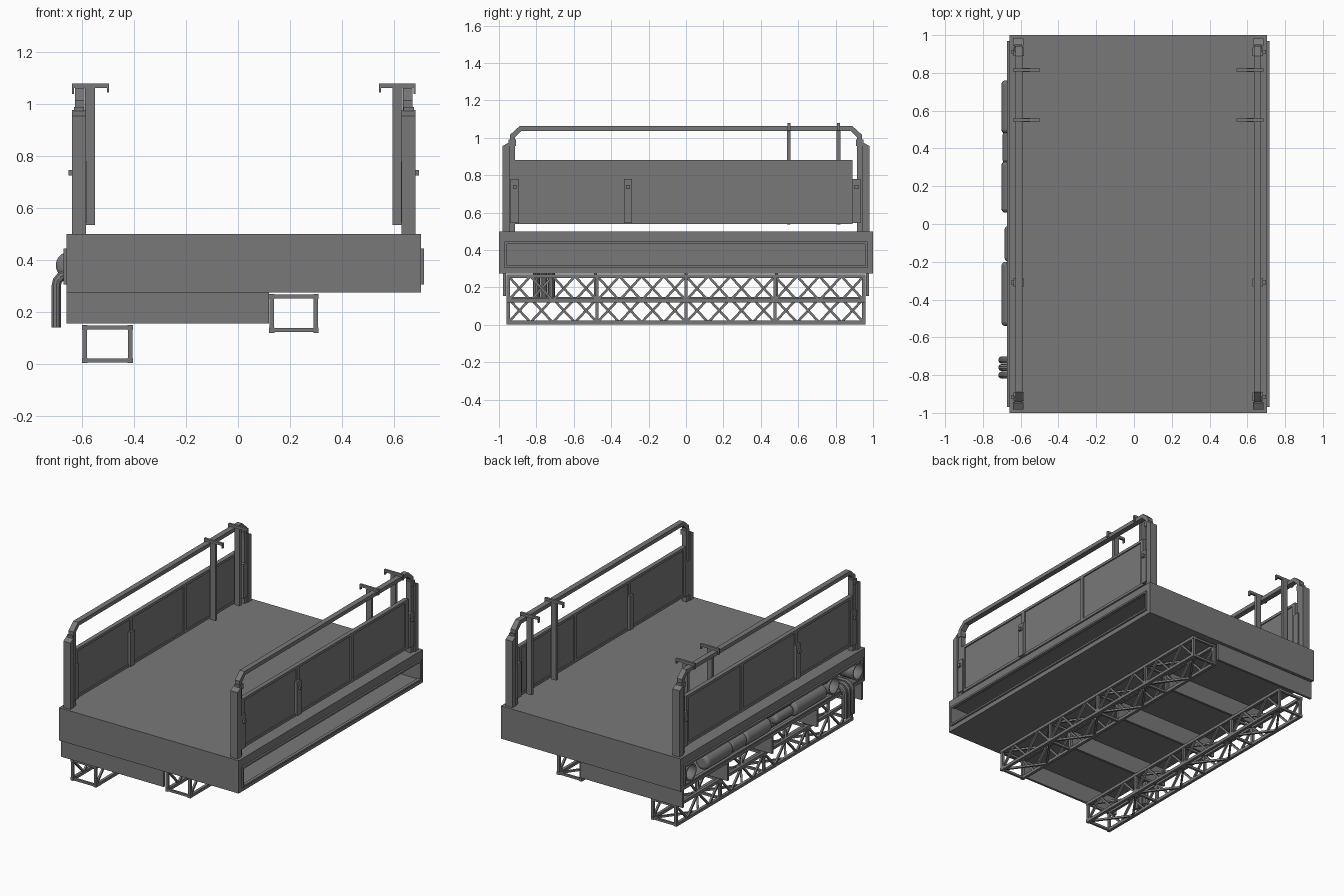
import bpy, bmesh
from mathutils import Vector

cube = bpy.data.objects.get("Cube")
if cube:
    bpy.data.objects.remove(cube, do_unlink=True)

grey = bpy.data.materials.new("dark_grey_metal")
grey.use_nodes = True
colour = (0.19, 0.19, 0.19, 1)
grey.diffuse_color = colour
grey.node_tree.nodes["Principled BSDF"].inputs["Base Color"].default_value = colour


def finish(name, bm):
    bmesh.ops.recalc_face_normals(bm, faces=bm.faces)
    mesh = bpy.data.meshes.new(name)
    bm.to_mesh(mesh)
    bm.free()
    mesh.materials.append(grey)
    ob = bpy.data.objects.new(name, mesh)
    bpy.context.collection.objects.link(ob)
    return ob


def add_box(bm, x0, x1, y0, y1, z0, z1):
    verts = bmesh.ops.create_cube(bm, size=1)["verts"]
    for v in verts:
        v.co = Vector(((x0 + x1) / 2 + v.co.x * (x1 - x0),
                       (y0 + y1) / 2 + v.co.y * (y1 - y0),
                       (z0 + z1) / 2 + v.co.z * (z1 - z0)))


def boxes(name, *dims):
    bm = bmesh.new()
    for d in dims:
        add_box(bm, *d)
    return finish(name, bm)


def add_beam(bm, a, b, w):
    a, b = Vector(a), Vector(b)
    rot = (b - a).to_track_quat('Z', 'Y')
    for v in bmesh.ops.create_cube(bm, size=1)["verts"]:
        v.co = (a + b) / 2 + rot @ Vector((v.co.x * w, v.co.y * w, v.co.z * (b - a).length))


def prism(name, outline, x0, x1):
    # side outline in (y, z), extruded along x
    bm = bmesh.new()
    face = bm.faces.new([bm.verts.new((x0, y, z)) for y, z in outline])
    new = bmesh.ops.extrude_face_region(bm, geom=[face])["geom"]
    bmesh.ops.translate(bm, vec=(x1 - x0, 0, 0),
                        verts=[g for g in new if isinstance(g, bmesh.types.BMVert)])
    return finish(name, bm)


def smooth(ob):
    bpy.ops.object.select_all(action='DESELECT')
    ob.select_set(True)
    bpy.context.view_layer.objects.active = ob
    bpy.ops.object.shade_smooth_by_angle()


def tube(name, points, r):
    cu = bpy.data.curves.new(name, 'CURVE')
    cu.dimensions = '3D'
    cu.bevel_depth, cu.bevel_resolution, cu.use_fill_caps = r, 3, True
    sp = cu.splines.new('POLY')
    sp.points.add(len(points) - 1)
    for p, co in zip(sp.points, points):
        p.co = (*co, 1)
    cu.materials.append(grey)
    ob = bpy.data.objects.new(name, cu)
    bpy.context.collection.objects.link(ob)
    bpy.ops.object.select_all(action='DESELECT')
    ob.select_set(True)
    bpy.context.view_layer.objects.active = ob
    bpy.ops.object.convert(target='MESH')
    smooth(bpy.context.object)


def ring_frame(name, x0, x1, y, z0, z1, t):
    boxes(name, (x0, x1, -y, y, z0, z0 + t), (x0, x1, -y, y, z1 - t, z1),
          (x0, x1, -y, t - y, z0 + t, z1 - t), (x0, x1, y - t, y, z0 + t, z1 - t))


# Hollow deck with open long sides
L, R = -0.66, 0.705
boxes("deck_top", (L, R, -1, 1, 0.44, 0.5))
boxes("deck_floor", (L, R, -1, 1, 0.275, 0.31))
for y in (-1, 0.96):
    boxes("deck_end", (L, R, y, y + 0.04, 0.31, 0.44))
boxes("deck_inner_wall", (-0.52, -0.5, -0.96, 0.96, 0.31, 0.432))
ring_frame("left_side_frame", R - 0.01, R + 0.012, 0.97, 0.305, 0.445, 0.012)
ring_frame("right_side_frame", L - 0.012, L + 0.01, 0.97, 0.305, 0.445, 0.012)

# Cross plates under the deck
for y in (-0.97, -0.485, 0, 0.485, 0.97):
    boxes("cross_plate", (L, 0.12, y - 0.008, y + 0.008, 0.155, 0.275))


# Lattice trusses
def truss(name, x0, x1, z0, z1):
    bm = bmesh.new()
    w, end, cells = 0.02, 0.96, 16
    h = w / 2
    xa, xb, za, zb = x0 + h, x1 - h, z0 + h, z1 - h
    for x in (xa, xb):
        for z in (za, zb):
            add_box(bm, x - h, x + h, -end, end, z - h, z + h)
    for i in range(5):
        y = (end - h) * (i / 2 - 1)
        for x in (xa, xb):
            add_beam(bm, (x, y, za), (x, y, zb), w * 0.85)
        for z in (za, zb):
            add_beam(bm, (xa, y, z), (xb, y, z), w * 0.75)
    step = 2 * (end - h) / cells
    for i in range(cells):
        ya = h - end + i * step
        yb = ya + step
        lo, hi = (za, zb) if i % 2 else (zb, za)
        add_beam(bm, (xa, ya, lo), (xa, yb, hi), 0.013)
        add_beam(bm, (xb, ya, hi), (xb, yb, lo), 0.013)
        if i % 2 == 0:
            a, b = (xa, xb) if i % 4 else (xb, xa)
            for z in (za, zb):
                add_beam(bm, (a, ya, z), (b, yb + step, z), 0.013)
    finish(name, bm)


truss("low_truss", -0.6, -0.405, 0.003, 0.15)
truss("high_truss", 0.12, 0.31, 0.12, 0.27)

# Side rails, mirrored about the middle of the deck
MID = (L + R) / 2
for s, side in ((-1, "right"), (1, "left")):
    def span(a, b):
        return sorted((MID + s * a, MID + s * b))

    # corner posts and handrail hoop
    for e in (-1, 1):
        prism(side + "_corner_post",
              [(e * 0.982, 0.5), (e * 0.982, 0.955), (e * 0.942, 0.978), (e * 0.942, 0.5)],
              *span(0.608, 0.662))
        boxes(side + "_post_cap", (*span(0.615, 0.655), *sorted((e * 0.91, e * 0.95)), 0.955, 0.99))
    outer = [(-0.942, 0.5), (-0.942, 1.015), (-0.89, 1.062)]
    inner = [(-0.915, 0.5), (-0.915, 1.003), (-0.88, 1.036)]
    loop = outer + [(-y, z) for y, z in reversed(outer)]
    loop += [(-y, z) for y, z in inner] + list(reversed(inner))
    prism(side + "_handrail", loop, *span(0.613, 0.65))

    # panel sheet and its raised frame
    boxes(side + "_panel", (*span(0.625, 0.64), -0.915, 0.89, 0.545, 0.875))
    fx = span(0.618, 0.648)
    boxes(side + "_panel_frame",
          (*fx, -0.915, 0.89, 0.54, 0.558), (*fx, -0.915, 0.89, 0.862, 0.88),
          *[(*fx, y - 0.014, y + 0.014, 0.558, 0.862) for y in (-0.901, -0.305, 0.28, 0.876)])

    # stake brackets with knobs
    for y in (-0.915, -0.31, 0.912):
        boxes(side + "_bracket", (*span(0.605, 0.66), y - 0.022, y + 0.022, 0.545, 0.78))
        boxes(side + "_knob", (*span(0.655, 0.675), y - 0.01, y + 0.01, 0.725, 0.747))

    # hook stands hanging on the handrail
    for y in (0.55, 0.815):
        boxes(side + "_hook_stand",
              (*span(0.573, 0.612), y - 0.01, y + 0.01, 0.535, 1.063),
              (*span(0.52, 0.662), y - 0.008, y + 0.008, 1.063, 1.08),
              (*span(0.52, 0.528), y - 0.008, y + 0.008, 1.045, 1.063),
              (*span(0.654, 0.662), y - 0.008, y + 0.008, 1.04, 1.063))

# Canisters and pipes along the right side
for y0, y1, r in ((0.48, 0.76, 0.052), (0.32, 0.49, 0.046), (0.06, 0.33, 0.052),
                  (-0.2, -0.01, 0.035), (-0.54, -0.2, 0.052)):
    bpy.ops.mesh.primitive_cylinder_add(vertices=20, radius=r, depth=y1 - y0,
                                        location=(-0.65, (y0 + y1) / 2, 0.38),
                                        rotation=(1.5708, 0, 0))
    can = bpy.context.object
    can.name = "canister"
    can.data.materials.append(grey)
    bev = can.modifiers.new("round_ends", 'BEVEL')
    bev.width, bev.segments, bev.limit_method = 0.02, 3, 'ANGLE'
    smooth(can)
for z in (0.34, 0.42):
    tube("long_pipe", [(-0.645, -0.62, z), (-0.645, 0.08, z)], 0.013)

# Open round ports
for y in (0.9, -0.65, -0.91):
    bpy.ops.mesh.primitive_cylinder_add(vertices=24, radius=0.058, depth=0.11,
                                        end_fill_type='NOTHING', location=(-0.615, y, 0.375),
                                        rotation=(0, 1.5708, 0))
    port = bpy.context.object
    port.name = "round_port"
    port.data.materials.append(grey)
    port.modifiers.new("wall", 'SOLIDIFY').thickness = 0.01
    smooth(port)

# Three bent exhaust pipes
for y in (-0.72, -0.76, -0.8):
    tube("exhaust_pipe", [(-0.54, y, 0.345), (-0.66, y, 0.345), (-0.682, y, 0.337),
                          (-0.696, y, 0.32), (-0.7, y, 0.3), (-0.7, y, 0.14)], 0.019)
